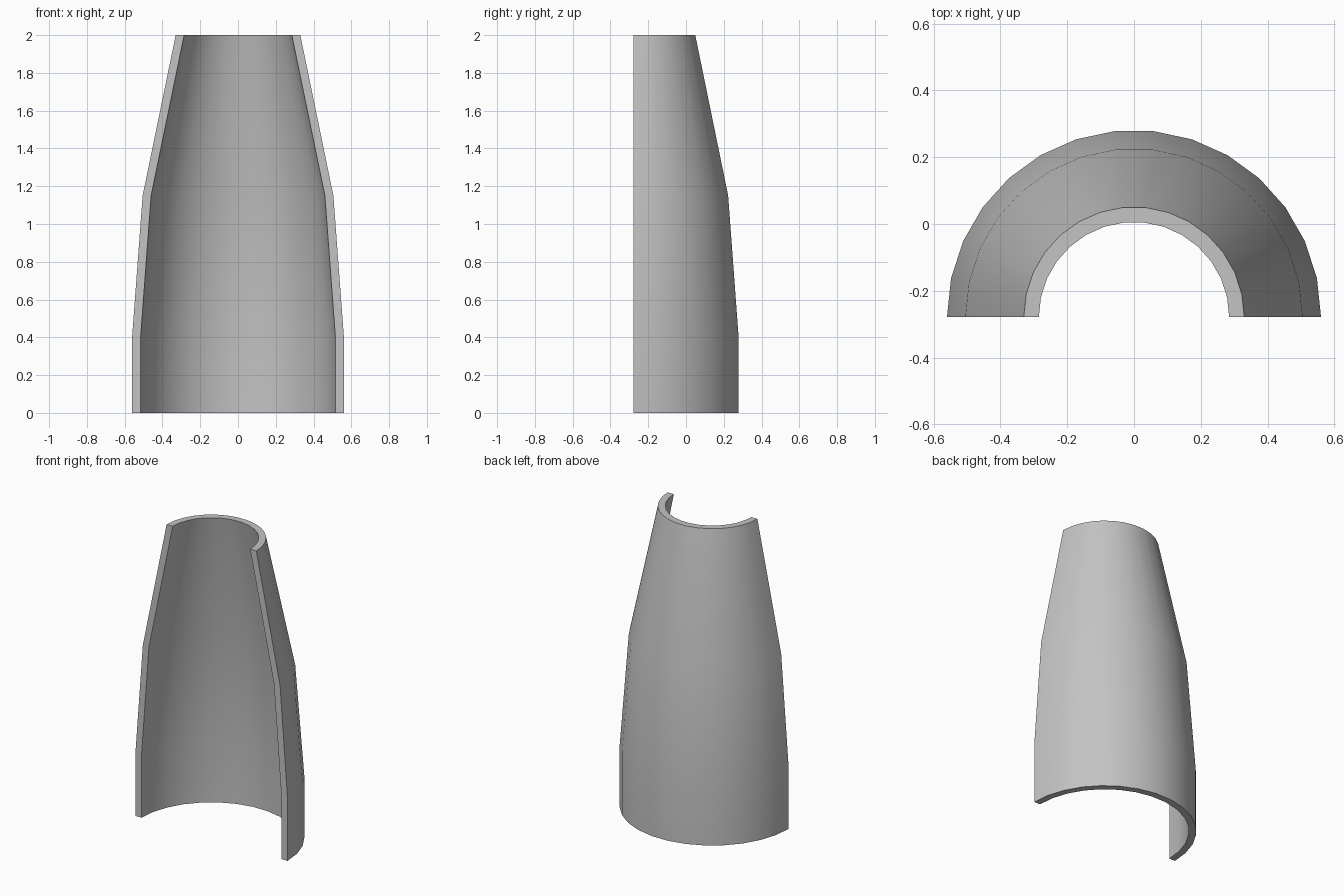
import bpy
import bmesh
from math import cos, sin, pi, radians

cube = bpy.data.objects.get("Cube")
if cube:
    bpy.data.objects.remove(cube, do_unlink=True)

SEGMENTS = 15
AXIS_Y = -0.279
WALL = 0.045

# Outer radius and height, from the base to the narrow top
outer = [(0.56, 0.0), (0.56, 0.41), (0.505, 1.15), (0.33, 2.0)]
inner = [(r - WALL, z) for r, z in reversed(outer)]
section = outer + inner

# Half-turn tapered shell: sweep the closed wall section around the axis
bm = bmesh.new()
rings = []
for i in range(SEGMENTS + 1):
    a = pi * i / SEGMENTS
    rings.append([bm.verts.new((r * cos(a), AXIS_Y + r * sin(a), z))
                  for r, z in section])
n = len(section)
for a, b in zip(rings, rings[1:]):
    for j in range(n):
        k = (j + 1) % n
        bm.faces.new((a[j], b[j], b[k], a[k]))

# Flat cut edges at both sides, split into strips that follow the bends
for ring in (rings[0], rings[-1]):
    for j in range(len(outer) - 1):
        bm.faces.new((ring[j], ring[j + 1], ring[n - 2 - j], ring[n - 1 - j]))
bmesh.ops.recalc_face_normals(bm, faces=bm.faces)

mesh = bpy.data.meshes.new("half_shell")
bm.to_mesh(mesh)
bm.free()
shell = bpy.data.objects.new("half_shell", mesh)
bpy.context.collection.objects.link(shell)

# Plain grey surface
grey = bpy.data.materials.new("grey")
grey.use_nodes = True
color = (0.55, 0.55, 0.55, 1.0)
grey.diffuse_color = color
grey.node_tree.nodes["Principled BSDF"].inputs["Base Color"].default_value = color
mesh.materials.append(grey)

# Smooth curved walls with crisp rims
bpy.ops.object.select_all(action="DESELECT")
shell.select_set(True)
bpy.context.view_layer.objects.active = shell
bpy.ops.object.shade_smooth_by_angle(angle=radians(30))
